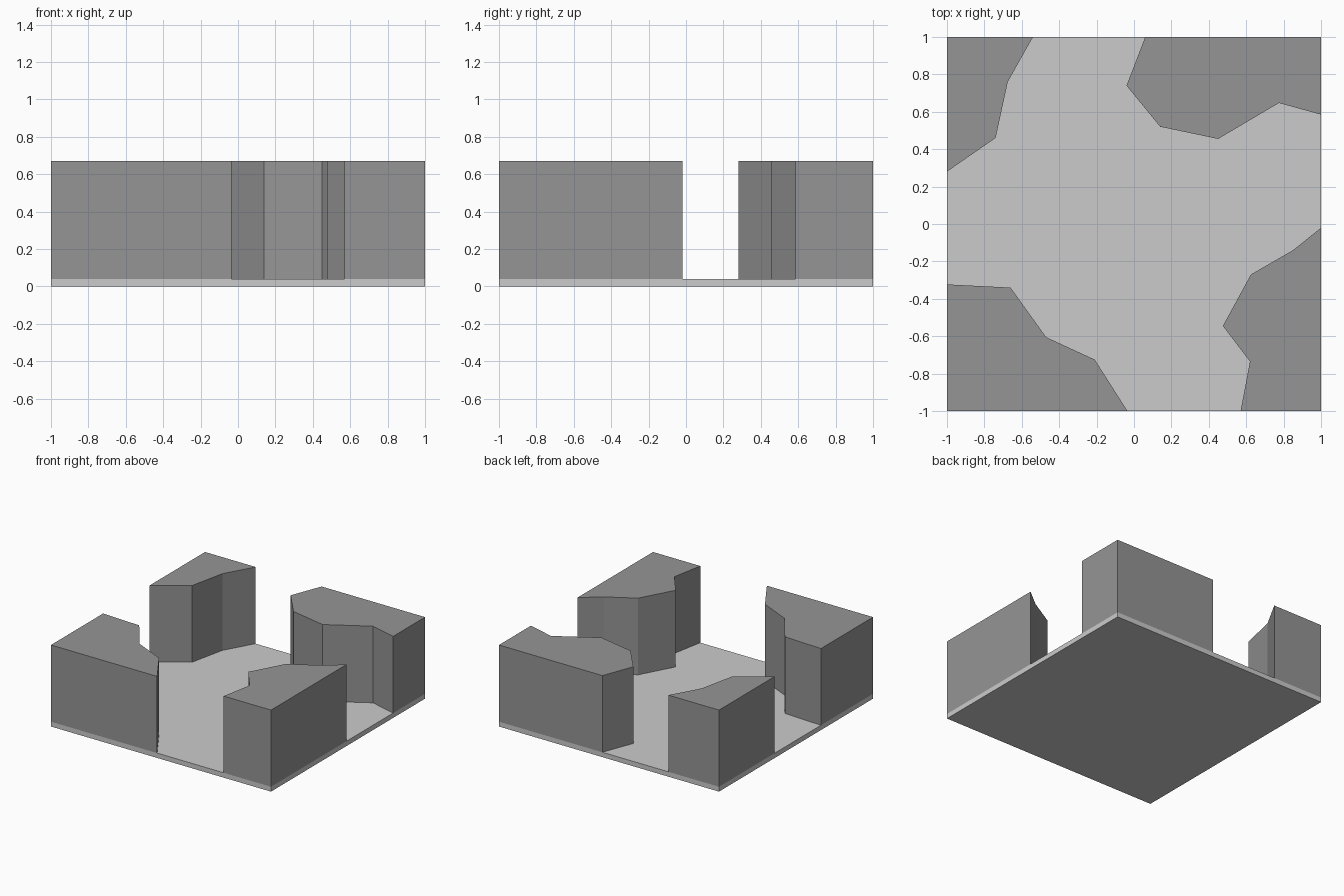
import bpy, bmesh

if "Cube" in bpy.data.objects:
    bpy.data.objects.remove(bpy.data.objects["Cube"])

FLOOR_TOP, WALL_TOP = 0.04, 0.67


def prism(name, outline, z0, z1, material=None):
    """Extrude a flat outline straight up from z0 to z1."""
    bm = bmesh.new()
    base = bm.faces.new([bm.verts.new((x, y, z0)) for x, y in outline])
    top = bmesh.ops.extrude_face_region(bm, geom=[base], use_keep_orig=True)
    verts = [g for g in top["geom"] if isinstance(g, bmesh.types.BMVert)]
    bmesh.ops.translate(bm, verts=verts, vec=(0, 0, z1 - z0))
    bmesh.ops.recalc_face_normals(bm, faces=bm.faces)
    mesh = bpy.data.meshes.new(name)
    bm.to_mesh(mesh)
    bm.free()
    if material:
        mesh.materials.append(material)
    obj = bpy.data.objects.new(name, mesh)
    bpy.context.collection.objects.link(obj)
    return obj


rock = bpy.data.materials.new("dark_rock")
rock.diffuse_color = (0.3, 0.3, 0.3, 1)
rock.use_nodes = True
rock.node_tree.nodes["Principled BSDF"].inputs["Base Color"].default_value = rock.diffuse_color

# Square floor slab
prism("floor", [(-1, -1), (1, -1), (1, 1), (-1, 1)], 0, FLOOR_TOP)

# Rock blocks filling the four corners, leaving a crossing passage
corner_rocks = {
    "rock_back_left": [(-1, 1), (-1, 0.28), (-0.74, 0.46), (-0.675, 0.76), (-0.54, 1)],
    "rock_back_right": [(1, 1), (0.06, 1), (-0.04, 0.74), (0.14, 0.52),
                        (0.45, 0.455), (0.775, 0.647), (1, 0.585)],
    "rock_front_right": [(1, -1), (1, -0.02), (0.85, -0.14), (0.625, -0.27),
                         (0.475, -0.545), (0.62, -0.735), (0.57, -1)],
    "rock_front_left": [(-1, -1), (-0.035, -1), (-0.21, -0.725), (-0.47, -0.605),
                        (-0.66, -0.34), (-1, -0.323)],
}
for name, outline in corner_rocks.items():
    prism(name, outline, FLOOR_TOP, WALL_TOP, rock)
